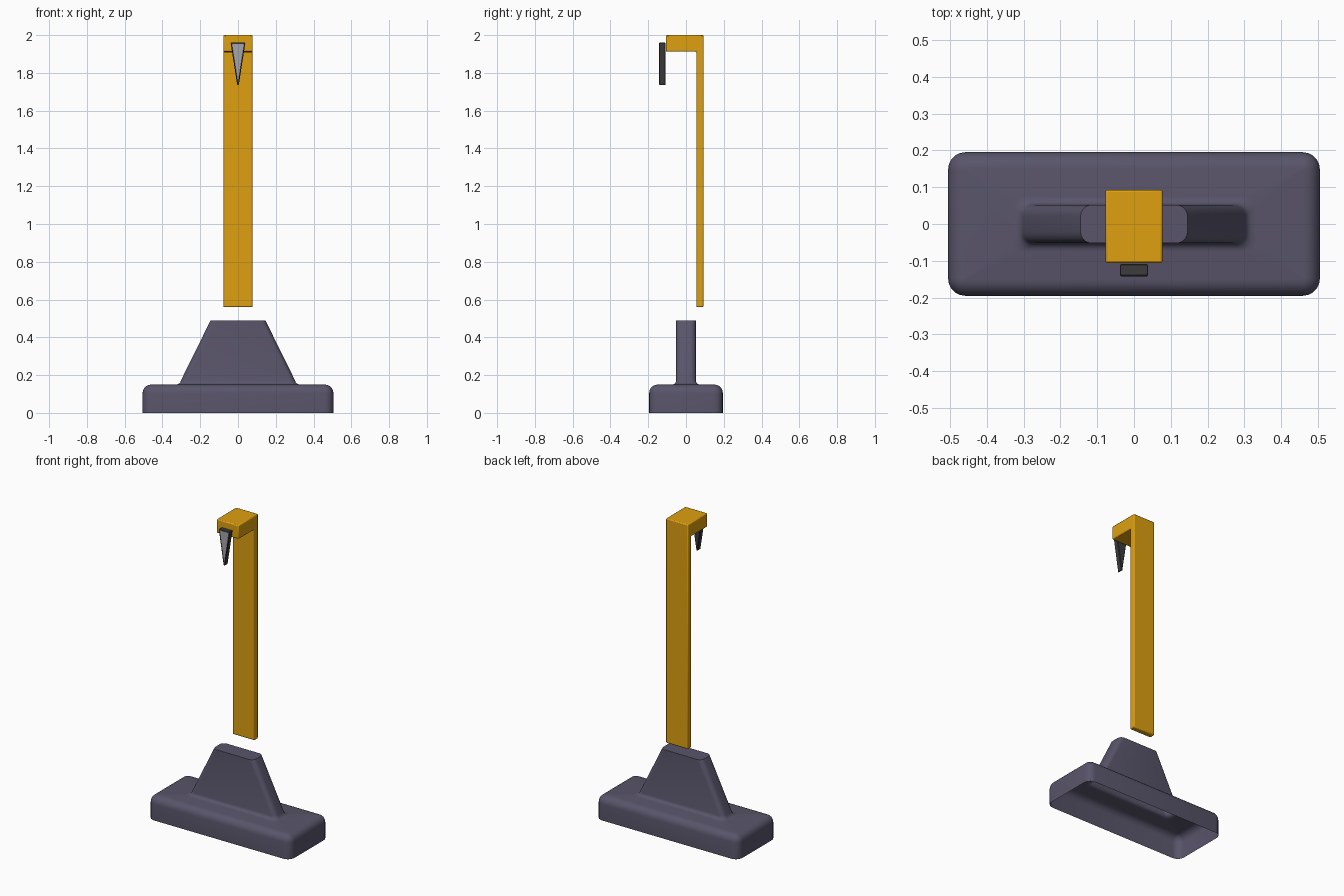
import bpy, bmesh
from math import sin, cos, pi

if "Cube" in bpy.data.objects:
    bpy.data.objects.remove(bpy.data.objects["Cube"])


def material(name, rgb):
    m = bpy.data.materials.new(name)
    m.diffuse_color = (*rgb, 1)
    m.use_nodes = True
    m.node_tree.nodes["Principled BSDF"].inputs["Base Color"].default_value = m.diffuse_color
    return m


def finish(name, bm, mats, angle=35, bevel=0.0, segments=2):
    me = bpy.data.meshes.new(name)
    bm.to_mesh(me)
    bm.free()
    ob = bpy.data.objects.new(name, me)
    bpy.context.collection.objects.link(ob)
    for m in mats:
        me.materials.append(m)
    if bevel:
        mod = ob.modifiers.new("bevel", 'BEVEL')
        mod.width, mod.segments = bevel, segments
    bpy.ops.object.select_all(action='DESELECT')
    ob.select_set(True)
    bpy.context.view_layer.objects.active = ob
    bpy.ops.object.shade_smooth_by_angle(angle=angle * pi / 180)
    return ob


def rounded_rect(bm, hx, hy, r, z, n=5):
    # counter-clockwise ring with rounded corners
    ring = []
    for k, (sx, sy) in enumerate([(1, 1), (-1, 1), (-1, -1), (1, -1)]):
        for i in range(n + 1):
            a = (k + i / n) * pi / 2
            ring.append(bm.verts.new((sx * (hx - r) + r * cos(a),
                                      sy * (hy - r) + r * sin(a), z)))
    return ring


def prism(bm, pts, axis, lo, hi):
    # extrude a profile along x (points y,z) or y (points x,z)
    def place(u, z, d):
        return (d, u, z) if axis == 'x' else (u, d, z)
    a = [bm.verts.new(place(u, z, lo)) for u, z in pts]
    b = [bm.verts.new(place(u, z, hi)) for u, z in pts]
    front = bm.faces.new(a)
    bm.faces.new(b[::-1])
    for i in range(len(pts)):
        j = (i + 1) % len(pts)
        bm.faces.new((a[j], a[i], b[i], b[j]))
    bmesh.ops.recalc_face_normals(bm, faces=bm.faces[:])
    return front


slate = material("slate", (0.10, 0.09, 0.145))
yellow = material("yellow", (0.73, 0.35, 0.005))
dark = material("dark_metal", (0.045, 0.045, 0.045))
light = material("light_metal", (0.38, 0.38, 0.41))

# Hollow base and tapered pedestal, open underneath, as one lofted shell
HX, HY, R = 0.505, 0.195, 0.045
bm = bmesh.new()
rings = [rounded_rect(bm, HX, HY, R + 0.002, 0)]
for i in range(6):
    a = i / 5 * pi / 2
    d = R * (1 - cos(a))
    rings.append(rounded_rect(bm, HX - d, HY - d, R + 0.002 - d, 0.15 - R + R * sin(a)))
for i in range(5):
    a = i / 4 * pi / 2
    rings.append(rounded_rect(bm, 0.302 + 0.03 * (1 - sin(a)), 0.052 + 0.023 * (1 - sin(a)),
                              0.03, 0.15 + 0.022 * (1 - cos(a))))
rings.append(rounded_rect(bm, 0.145, 0.052, 0.03, 0.49))
for a, b in zip(rings, rings[1:]):
    for i in range(len(a)):
        j = (i + 1) % len(a)
        bm.faces.new((a[i], a[j], b[j], b[i]))
bm.faces.new(rings[-1])
finish("base", bm, [slate])

# Upright post with the forward arm, one L-shaped profile
bm = bmesh.new()
prism(bm, [(0.093, 0.56), (0.093, 2.0), (-0.106, 2.0), (-0.106, 1.912),
           (0.055, 1.912), (0.055, 0.56)], 'x', -0.078, 0.078)
finish("post", bm, [yellow], bevel=0.006)

# Pointer: wedge with a light inset front face
bm = bmesh.new()
front = prism(bm, [(-0.039, 1.96), (0.039, 1.96), (0.004, 1.735), (-0.004, 1.735)],
              'y', -0.142, -0.109)
bmesh.ops.bevel(bm, geom=bm.edges[:], offset=0.003, segments=1, affect='EDGES')
bm.normal_update()
front = min(bm.faces, key=lambda f: (round(f.calc_center_median().y, 4), -f.calc_area()))
bmesh.ops.inset_region(bm, faces=[front], thickness=0.003, depth=-0.002, use_even_offset=False)
front.material_index = 1
finish("pointer", bm, [dark, light])
